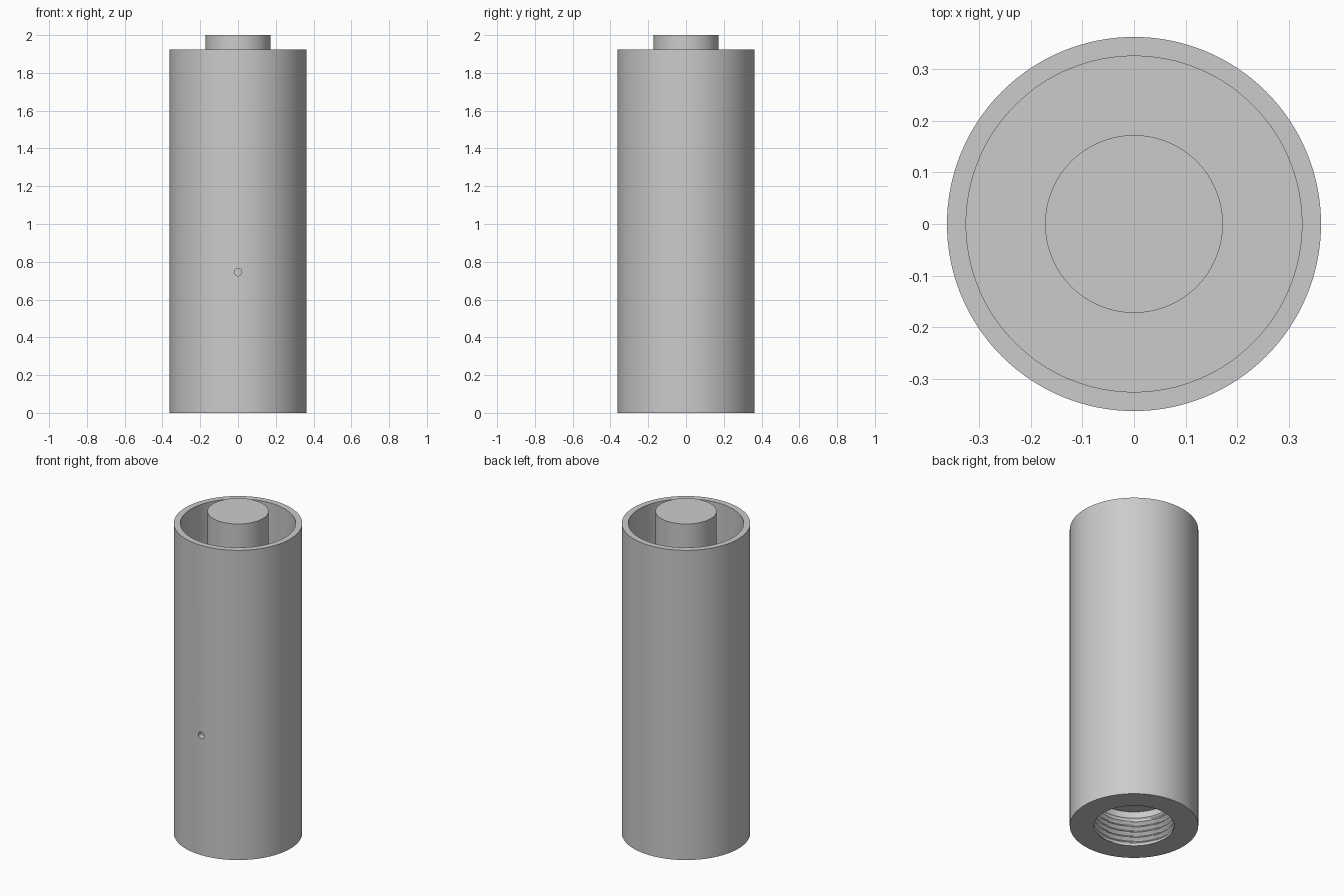
import bpy, bmesh, math

cube = bpy.data.objects.get("Cube")
if cube:
    bpy.data.objects.remove(cube, do_unlink=True)

SEGMENTS = 128
HEIGHT, RIM = 2.0, 1.925
OUTER, INNER, POST = 0.362, 0.325, 0.172
WELL_FLOOR = 0.72
BORE, BORE_DEPTH = 0.226, 0.22
PITCH, THREAD_DEPTH, THREAD_END = 0.034, 0.018, 0.18

grey = bpy.data.materials.new("plain grey")
grey.use_nodes = True
grey.diffuse_color = (0.6, 0.6, 0.6, 1)
grey.node_tree.nodes["Principled BSDF"].inputs["Base Color"].default_value = (0.6, 0.6, 0.6, 1)


def thread_radius(z, angle):
    """Helical V groove that fades out at both ends of the bore."""
    phase = (z / PITCH - angle / math.tau) % 1
    groove = 1 - abs(2 * phase - 1)
    fade = max(0, min(1, z / PITCH * 2, (THREAD_END - z) / PITCH * 2))
    return BORE + THREAD_DEPTH * groove * fade


def ring(bm, z, radius):
    verts = []
    for i in range(SEGMENTS):
        a = math.tau * i / SEGMENTS
        r = radius(z, a) if callable(radius) else radius
        verts.append(bm.verts.new((r * math.cos(a), r * math.sin(a), z)))
    return verts


def finish(name, bm):
    bmesh.ops.recalc_face_normals(bm, faces=bm.faces)
    mesh = bpy.data.meshes.new(name)
    bm.to_mesh(mesh)
    bm.free()
    mesh.materials.append(grey)
    obj = bpy.data.objects.new(name, mesh)
    bpy.context.collection.objects.link(obj)
    return obj


# Turned body: centre post, annular well, outer wall, threaded bore
profile = [(HEIGHT, POST), (WELL_FLOOR, POST), (WELL_FLOOR, INNER),
           (RIM, INNER), (RIM, OUTER), (0, OUTER)]
steps = round(THREAD_END / PITCH * 10)
profile += [(THREAD_END * k / steps, thread_radius) for k in range(steps + 1)]
profile.append((BORE_DEPTH, BORE))

bm = bmesh.new()
rings = [ring(bm, z, r) for z, r in profile]
for a, b in zip(rings, rings[1:]):
    for i in range(SEGMENTS):
        j = (i + 1) % SEGMENTS
        bm.faces.new((a[i], a[j], b[j], b[i]))
bm.faces.new(rings[0])
bm.faces.new(rings[-1])
body = finish("sleeve_body", bm)

# Small drain hole through the front wall, just above the well floor
bm = bmesh.new()
bmesh.ops.create_cone(bm, cap_ends=True, segments=32, radius1=0.02, radius2=0.02, depth=0.1)
drill = finish("drain_hole_cutter", bm)
drill.rotation_euler.x = math.pi / 2
drill.location = (0, -(OUTER + INNER) / 2, 0.745)
drill.hide_render = True

cut = body.modifiers.new("drain_hole", 'BOOLEAN')
cut.operation = 'DIFFERENCE'
cut.solver = 'EXACT'
cut.object = drill
for obj in bpy.context.selected_objects:
    obj.select_set(False)
body.select_set(True)
bpy.context.view_layer.objects.active = body
bpy.context.view_layer.update()
bpy.ops.object.modifier_apply(modifier=cut.name)
bpy.data.objects.remove(drill, do_unlink=True)
bpy.ops.object.shade_smooth_by_angle(angle=math.radians(30))
